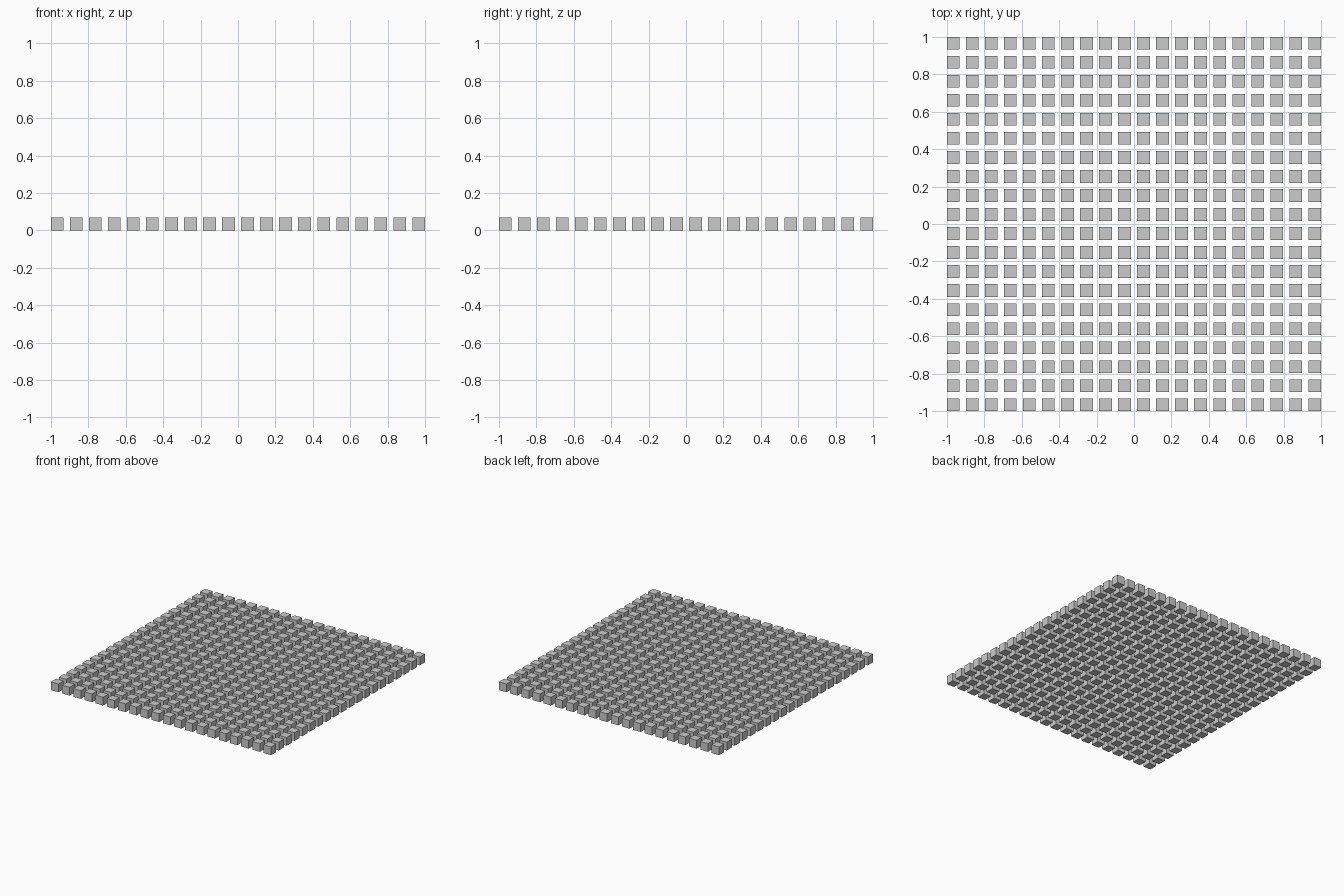
import bpy

if "Cube" in bpy.data.objects:
    bpy.data.objects.remove(bpy.data.objects["Cube"])

COUNT = 20
SIZE = 2 / (1 + 1.5 * (COUNT - 1))   # gap is half a cube wide
PITCH = 1.5 * SIZE
START = -1 + SIZE / 2

# Corner cube, standing on the ground
bpy.ops.mesh.primitive_cube_add(size=SIZE, location=(START, START, SIZE / 2))
grid = bpy.context.object
grid.name = "cube_grid"

# Repeat into rows and columns
for name, offset in (("columns", (PITCH, 0, 0)), ("rows", (0, PITCH, 0))):
    array = grid.modifiers.new(name, 'ARRAY')
    array.count = COUNT
    array.use_relative_offset = False
    array.use_constant_offset = True
    array.constant_offset_displace = offset
